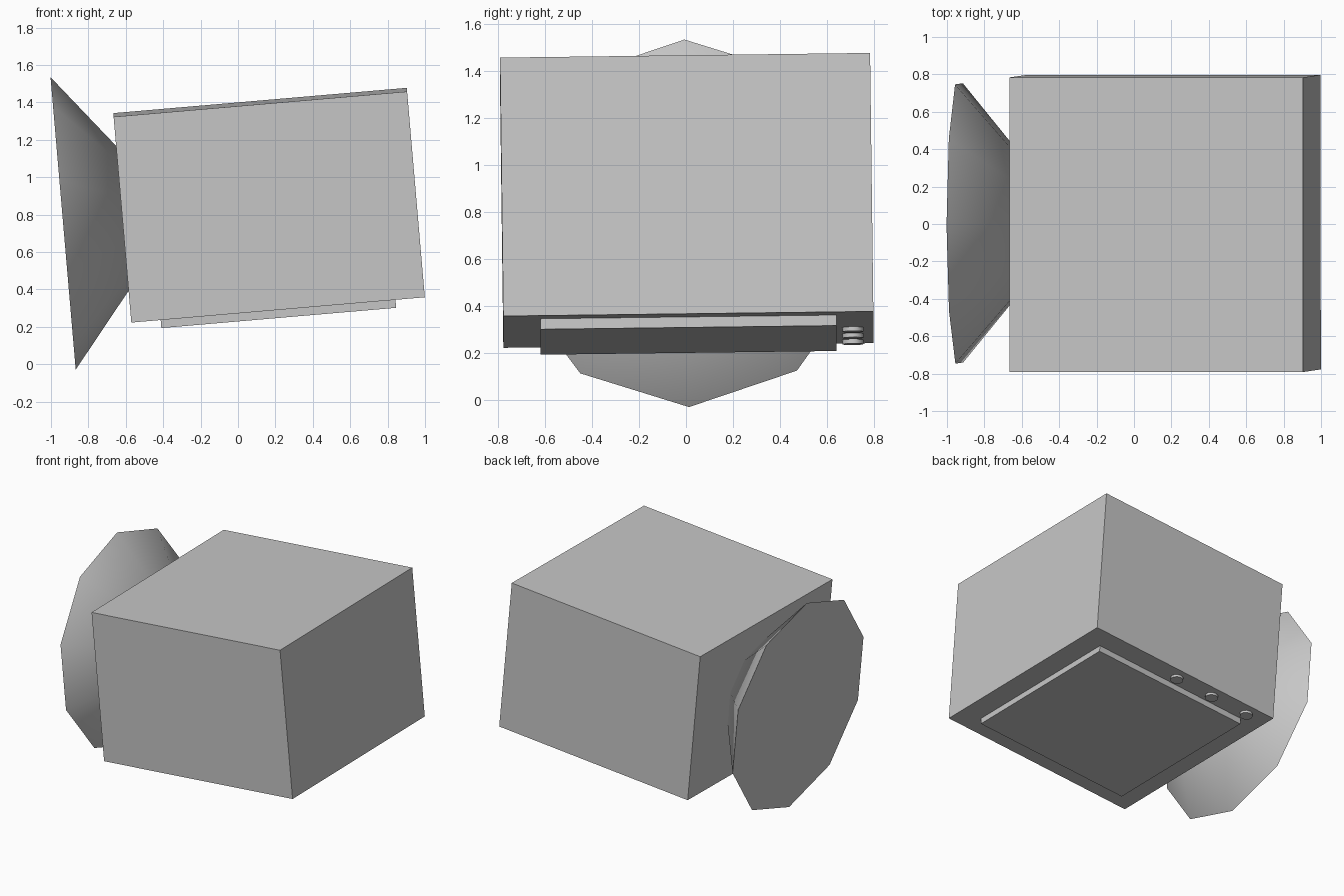
import bpy, math
from mathutils import Matrix, Vector

if "Cube" in bpy.data.objects:
    bpy.data.objects.remove(bpy.data.objects["Cube"])

grey = bpy.data.materials.new("plain grey")
grey.diffuse_color = (0.57, 0.57, 0.57, 1)
grey.use_nodes = True
grey.node_tree.nodes["Principled BSDF"].inputs["Base Color"].default_value = grey.diffuse_color

# The whole unit leans slightly: local frame centred on the housing
ex = Vector((0.9963, 0, 0.0858)).normalized()
ey = Vector((0, 0.99992, 0.0127))
ez = ex.cross(ey).normalized()
ey = ez.cross(ex)
frame = Matrix((ex, ey, ez)).transposed().to_4x4()
frame.translation = (0.166, 0.003, 0.85)


def finish(name, local):
    ob = bpy.context.object
    ob.name = name
    ob.data.materials.append(grey)
    ob.data.transform(frame @ local)
    return ob


def box(name, centre, size):
    bpy.ops.mesh.primitive_cube_add(size=1)
    return finish(name, Matrix.Translation(centre) @ Matrix.Diagonal((*size, 1)))


# Housing and raised panel underneath
W, H = 1.575, 1.104
box("housing", (0, 0, 0), (W, W, H))
box("bottom_panel", (0, 0, -H / 2 - 0.0125), (1.26, 1.26, 0.065))

# Ten-sided cone flaring out of the left side, its wide end closed
R, D = 0.785, 0.63
bpy.ops.mesh.primitive_cone_add(vertices=10, radius1=R, radius2=0, depth=D)
disc = frame.inverted() @ Vector((-0.935, 0.003, 0.7525))
turn = Matrix.Rotation(math.pi / 2, 4, 'Y') @ Matrix.Rotation(math.pi / 2, 4, 'Z')
finish("flared_cone", Matrix.Translation(disc + Vector((D / 2, 0, 0))) @ turn)
bpy.ops.object.shade_smooth_by_angle(angle=math.radians(30))

# Row of three small buttons beside the panel
for i in range(3):
    bpy.ops.mesh.primitive_cylinder_add(vertices=10, radius=0.045, depth=0.036)
    finish(f"button_{i + 1}", Matrix.Translation((-0.31 * i, 0.7, -H / 2)))
    bpy.ops.object.shade_smooth_by_angle(angle=math.radians(40))
